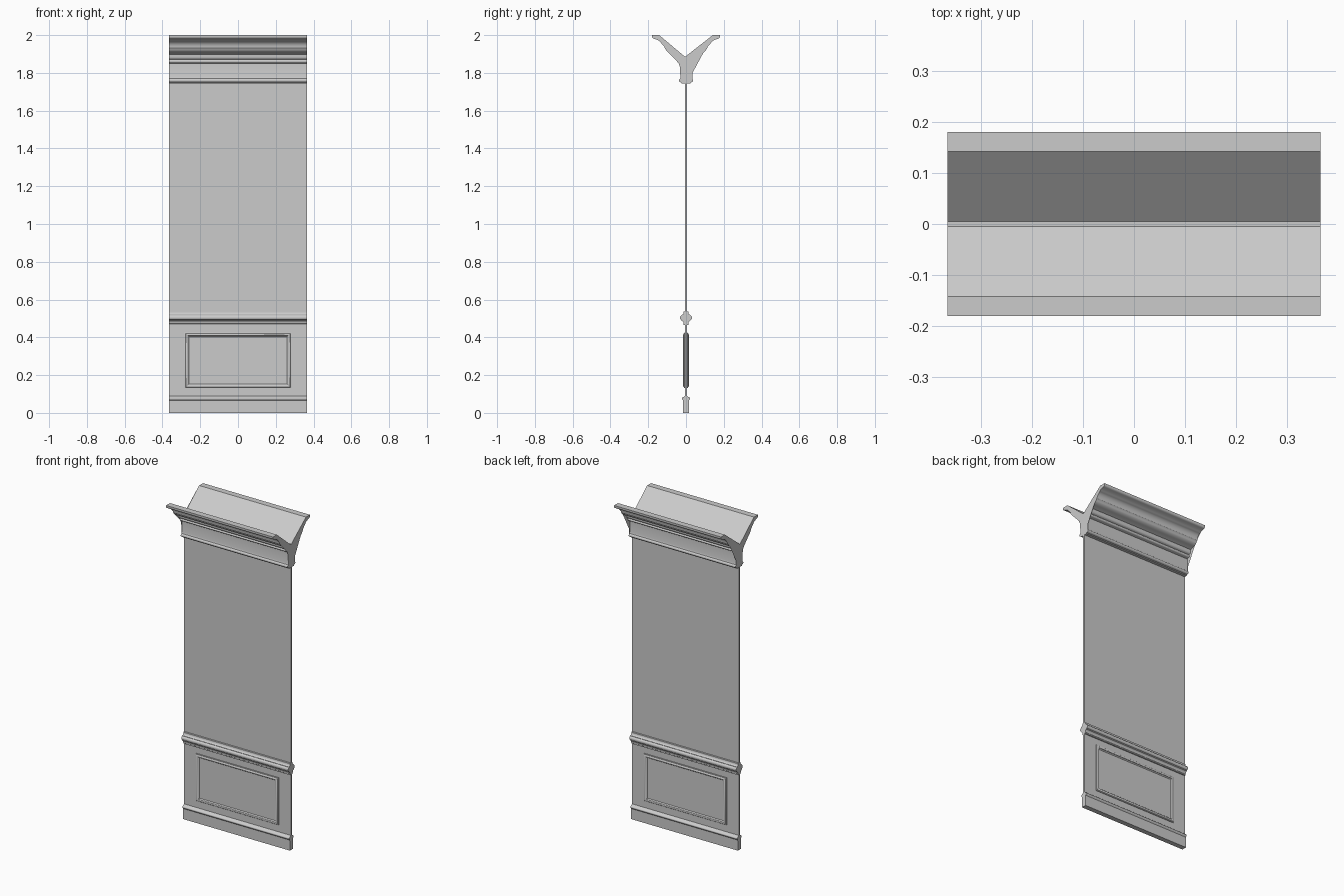
import bpy, bmesh
from math import sin, cos, radians

if "Cube" in bpy.data.objects:
    bpy.data.objects.remove(bpy.data.objects["Cube"])

HALF_W = 0.365   # half length of the wall section
WALL = 0.005     # half thickness of the wall board


def finish(name, bm, smooth=True):
    bmesh.ops.recalc_face_normals(bm, faces=bm.faces)
    mesh = bpy.data.meshes.new(name)
    bm.to_mesh(mesh)
    bm.free()
    ob = bpy.data.objects.new(name, mesh)
    bpy.context.collection.objects.link(ob)
    if smooth:
        bpy.ops.object.select_all(action='DESELECT')
        ob.select_set(True)
        bpy.context.view_layer.objects.active = ob
        bpy.ops.object.shade_smooth_by_angle(angle=radians(32))
    return ob


def arc(cy, cz, ry, rz, a0, a1, n=6):
    """Points along an elliptical arc, angles in degrees."""
    return [(cy + ry * cos(radians(a0 + (a1 - a0) * i / n)),
             cz + rz * sin(radians(a0 + (a1 - a0) * i / n))) for i in range(n + 1)]


def moulding(name, half):
    """Mirror a half profile (y, z) and run it along the full width."""
    outline = half + [(-y, z) for y, z in reversed(half)]
    bm = bmesh.new()
    a, b = [[bm.verts.new((x, y, z)) for y, z in outline] for x in (-HALF_W, HALF_W)]
    n = len(outline)
    for i in range(n):
        j = (i + 1) % n
        bm.faces.new((a[i], a[j], b[j], b[i]))
    caps = [bm.faces.new(a), bm.faces.new(b)]
    bmesh.ops.triangulate(bm, faces=caps)
    return finish(name, bm)


def frame(name, side):
    """Mitred rectangular bead: (inset from outer edge, height above the wall)."""
    profile = [(0, 0), (0, 0.004), (0.004, 0.005)]
    profile += arc(0.011, 0.005, 0.006, 0.005, 180, 0, 6)[1:]
    profile += [(0.020, 0.003), (0.022, 0)]
    bm = bmesh.new()
    rings = []
    for sx, sz in ((-1, -1), (1, -1), (1, 1), (-1, 1)):
        rings.append([bm.verts.new((sx * (0.282 - d), side * (WALL + h),
                                    0.278 + sz * (0.147 - d))) for d, h in profile])
    for k in range(4):
        p, q = rings[k], rings[(k + 1) % 4]
        for i in range(len(profile) - 1):
            bm.faces.new((p[i], q[i], q[i + 1], p[i + 1]))
    ob = finish(name, bm)
    # open strip: make sure it faces away from the wall
    if sum(p.normal.y * p.area for p in ob.data.polygons) * side < 0:
        ob.data.flip_normals()
    return ob


# Wall board
bm = bmesh.new()
bmesh.ops.create_cube(bm, size=1)
for v in bm.verts:
    v.co = (v.co.x * 2 * HALF_W, v.co.y * 2 * WALL, (v.co.z + 0.5) * 1.88)
finish("wall_board", bm, smooth=False)

# Baseboard with a small bead on top
moulding("baseboard", [(0.015, 0), (0.015, 0.065), (0.018, 0.068)]
         + arc(0.014, 0.076, 0.008, 0.007, -45, 70)
         + [(0.010, 0.086), (WALL, 0.090)])

# Chair rail
moulding("chair_rail", [(WALL, 0.465), (0.012, 0.465), (0.012, 0.471)]
         + arc(0.023, 0.472, 0.010, 0.016, 180, 90, 5)
         + [(0.024, 0.493)]
         + arc(0.024, 0.504, 0.008, 0.011, -80, 80)
         + [(0.023, 0.517)]
         + arc(0.023, 0.533, 0.011, 0.014, 270, 180, 5)
         + [(0.012, 0.536), (WALL, 0.538)])

# Picture-frame beads on both faces
frame("front_panel_frame", -1)
frame("back_panel_frame", 1)

# Crown: lower bead, frieze, bed mould, flaring cornice and V-shaped top
moulding("crown", [(WALL, 1.745), (0.024, 1.745), (0.024, 1.750)]
         + arc(0.028, 1.760, 0.010, 0.010, -90, 80)
         + [(0.029, 1.772), (0.027, 1.780), (0.027, 1.850), (0.034, 1.852)]
         + arc(0.038, 1.861, 0.009, 0.008, -80, 60)
         + [(0.042, 1.870)]
         + arc(0.042, 1.885, 0.014, 0.015, -70, 0, 4)[1:]
         + [(0.057, 1.897), (0.063, 1.899)]
         + arc(0.066, 1.929, 0.042, 0.025, -80, -5, 6)
         + [(0.112, 1.931)]
         + arc(0.144, 1.932, 0.030, 0.037, 178, 95, 6)
         + [(0.145, 1.972), (0.156, 1.976)]
         + arc(0.162, 1.990, 0.018, 0.010, -80, 0, 5)
         + [(0.180, 2.0), (0.142, 2.0), (WALL, 1.885)])
